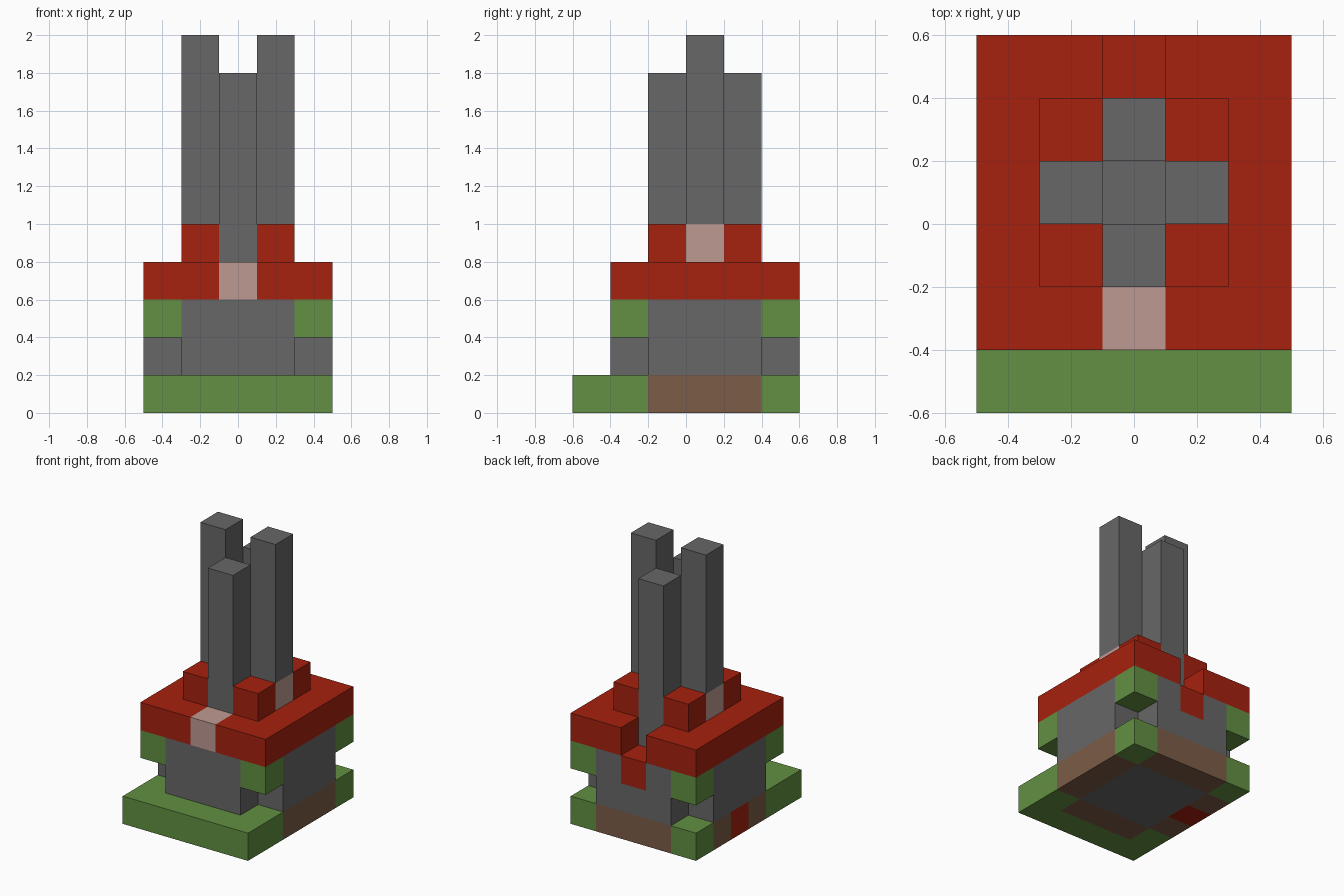
import bpy
import bmesh

default = bpy.data.objects.get("Cube")
if default:
    bpy.data.objects.remove(default, do_unlink=True)


def make_material(name, rgb):
    mat = bpy.data.materials.new(name)
    mat.use_nodes = True
    color = (*rgb, 1.0)
    mat.diffuse_color = color
    mat.node_tree.nodes["Principled BSDF"].inputs["Base Color"].default_value = color
    return mat


GRASS = make_material("grass green", (0.122, 0.279, 0.054))
STONE = make_material("stone grey", (0.136, 0.136, 0.136))
BRICK = make_material("roof red", (0.381, 0.015, 0.0044))
PINK = make_material("pale pink", (0.521, 0.323, 0.287))
WOOD = make_material("wood brown", (0.202, 0.107, 0.061))


def box(name, mat, xs, ys, zs):
    """Box between the given limits on each axis."""
    bm = bmesh.new()
    bmesh.ops.create_cube(bm, size=1)
    for v in bm.verts:
        for axis, (low, high) in enumerate((xs, ys, zs)):
            v.co[axis] = high if v.co[axis] > 0 else low
    mesh = bpy.data.meshes.new(name)
    bm.to_mesh(mesh)
    bm.free()
    mesh.materials.append(mat)
    obj = bpy.data.objects.new(name, mesh)
    bpy.context.collection.objects.link(obj)
    return obj


def pair(name, mat, xs, ys, zs):
    """Two boxes mirrored across x = 0."""
    box("left_" + name, mat, xs, ys, zs)
    box("right_" + name, mat, (-xs[1], -xs[0]), ys, zs)


MID, ROOM = (-0.1, 0.1), (-0.3, 0.3)
FRONT, DEPTH, BACK = (-0.4, -0.2), (-0.2, 0.4), (0.4, 0.6)
INNER, OUTER = (0.1, 0.3), (0.3, 0.5)
BASE = (0, 0.2)

# Base: lawn, floor and wooden sills
box("front_lawn", GRASS, (-0.5, 0.5), (-0.6, -0.4), BASE)
box("floor", STONE, ROOM, DEPTH, BASE)
box("front_sill", WOOD, ROOM, FRONT, BASE)
box("back_sill", WOOD, ROOM, BACK, BASE)
box("left_sill", WOOD, OUTER, DEPTH, BASE)
box("right_sill_front", WOOD, (-0.5, -0.3), (-0.2, 0), BASE)
box("right_sill_step", BRICK, (-0.5, -0.3), (0, 0.2), BASE)
box("right_sill_back", WOOD, (-0.5, -0.3), (0.2, 0.4), BASE)

# Green corner blocks, on the base and under the eaves
for side, ys in (("front", FRONT), ("back", BACK)):
    pair(side + "_base_corner", GRASS, OUTER, ys, BASE)
    pair(side + "_eave_corner", GRASS, OUTER, ys, (0.4, 0.6))

# Walls, with a red block in the back one
box("front_wall", STONE, ROOM, FRONT, (0.2, 0.6))
pair("wall", STONE, OUTER, DEPTH, (0.2, 0.6))
box("back_wall", STONE, ROOM, BACK, (0.2, 0.4))
pair("back_wall_top", STONE, INNER, BACK, (0.4, 0.6))
box("back_wall_block", BRICK, MID, BACK, (0.4, 0.6))

# Roof, open at the middle of the back
pair("roof", BRICK, (0.1, 0.5), (-0.4, 0.6), (0.6, 0.8))
box("roof_front_block", PINK, MID, FRONT, (0.6, 0.8))
for side, ys in (("front", (-0.2, 0)), ("back", (0.2, 0.4))):
    pair(side + "_roof_corner", BRICK, INNER, ys, (0.8, 1))

# Four chimney pillars around an open flue
    box(side + "_pillar", STONE, MID, ys, (0.6, 1.8))
pair("pillar_foot", PINK, INNER, (0, 0.2), (0.8, 1))
pair("pillar", STONE, INNER, (0, 0.2), (1, 2))
